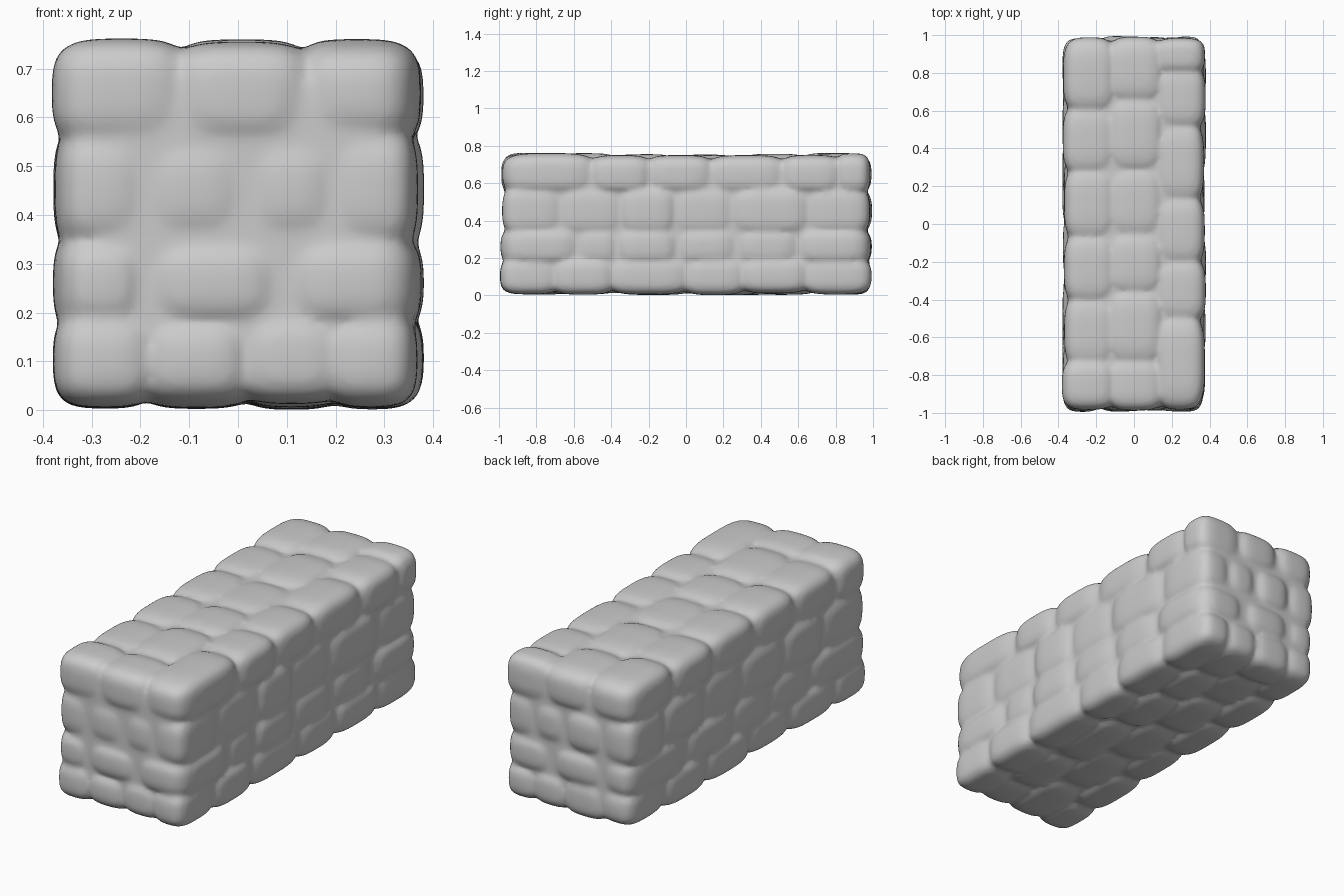
import bpy, bmesh, random

if "Cube" in bpy.data.objects:
    bpy.data.objects.remove(bpy.data.objects["Cube"])
random.seed(4)
GAP = 0.024                      # neighbouring stones overlap by this much
X0, Y0, Z0, Z1 = 0.382, 0.996, 0.0, 0.762


def pillow(bm, lo, hi, p):
    """Add one rounded pillow stone filling the box lo..hi."""
    tmp = bmesh.new()
    bmesh.ops.create_cube(tmp, size=2)
    bmesh.ops.subdivide_edges(tmp, edges=tmp.edges[:], cuts=11, use_grid_fill=True)
    for v in tmp.verts:
        n = sum(abs(c) ** p for c in v.co) ** (1 / p)
        for i in range(3):
            v.co[i] = (lo[i] + hi[i]) / 2 + v.co[i] / n * (hi[i] - lo[i]) / 2
    me = bpy.data.meshes.new("stone_part")
    tmp.to_mesh(me)
    tmp.free()
    bm.from_mesh(me)
    bpy.data.meshes.remove(me)


def grow(a, b, lo, hi):
    """Widen a span at inner joints, vary it slightly at the outer faces."""
    j = random.uniform(0, 0.014)
    return (lo + j if a <= lo else a - GAP, hi - j if b >= hi else b + GAP)


# courses: z range, column x edges, joints along y for each column
courses = [
    ((Z0, 0.178), (-X0, -0.19, 0.02, 0.20, X0),
     [(-0.72, -0.36, -0.02, 0.34, 0.68), (-0.6, -0.22, 0.15, 0.5, 0.8),
      (-0.75, -0.4, 0.05, 0.4, 0.7), (-0.7, -0.4, 0.0, 0.3, 0.64)]),
    ((0.178, 0.343), (-X0, -0.2, 0.1, X0),
     [(-0.52, -0.2, 0.12, 0.5), (-0.5, 0.0, 0.5),
      (-0.58, -0.37, -0.05, 0.27, 0.6)]),
    ((0.343, 0.562), (-X0, -0.2, 0.02, 0.2, X0),
     [(-0.62, -0.3, 0.05, 0.36, 0.7), (-0.5, 0.0, 0.5), (-0.5, 0.0, 0.5),
      (-0.68, -0.34, -0.07, 0.25, 0.65)]),
    ((0.562, Z1), (-X0, -0.12, 0.135, X0),
     [(-0.74, -0.40, -0.07, 0.28, 0.61), (-0.73, -0.36, -0.06, 0.29, 0.66),
      (-0.5, -0.2, 0.13, 0.52, 0.82)]),
]

bm = bmesh.new()
# inner core that fills the joints
pillow(bm, (-0.35, -0.97, 0.03), (0.35, 0.97, 0.728), 14)
# stones
for (z0, z1), xs, joints in courses:
    for x0, x1, ys in zip(xs, xs[1:], joints):
        ys = (-Y0,) + ys + (Y0,)
        for y0, y1 in zip(ys, ys[1:]):
            xa, xb = grow(x0, x1, -X0, X0)
            ya, yb = grow(y0, y1, -Y0, Y0)
            za, zb = grow(z0, z1, Z0, Z1)
            pillow(bm, (xa, ya, za), (xb, yb, zb), 3.6)

me = bpy.data.meshes.new("stone_wall")
bm.to_mesh(me)
bm.free()
wall = bpy.data.objects.new("stone_wall", me)
bpy.context.collection.objects.link(wall)

# fuse the stones into one soft skin
r = wall.modifiers.new("fuse", 'REMESH')
r.mode = 'VOXEL'
r.voxel_size = 0.012
r.use_smooth_shade = True
s = wall.modifiers.new("soften", 'SMOOTH')
s.factor = 0.5
s.iterations = 12
